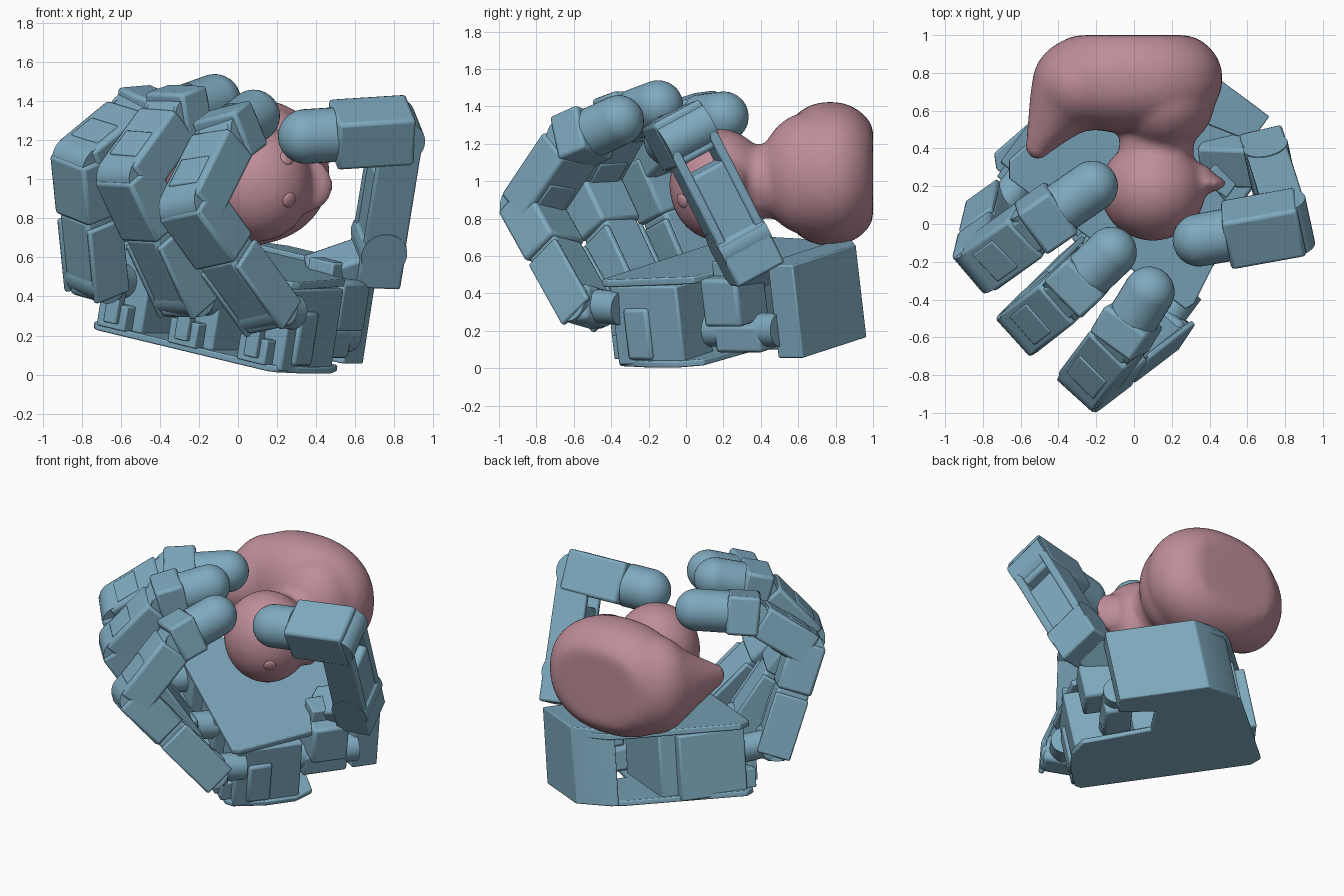
import bpy, bmesh, math
from mathutils import Vector as V, Matrix

if "Cube" in bpy.data.objects:
    bpy.data.objects.remove(bpy.data.objects["Cube"])

def material(name, col):
    m = bpy.data.materials.new(name)
    m.diffuse_color = (*col, 1)
    m.use_nodes = True
    m.node_tree.nodes["Principled BSDF"].inputs["Base Color"].default_value = m.diffuse_color
    return m

BLUE = material("blue_grey", (0.21, 0.40, 0.52))
PINK = material("pink", (0.52, 0.27, 0.32))

def make(name, bm, mat, bevel=0.0):
    bmesh.ops.recalc_face_normals(bm, faces=bm.faces)
    me = bpy.data.meshes.new(name)
    bm.to_mesh(me)
    bm.free()
    ob = bpy.data.objects.new(name, me)
    bpy.context.collection.objects.link(ob)
    me.materials.append(mat)
    if bevel:
        b = ob.modifiers.new("bevel", 'BEVEL')
        b.width, b.segments = bevel, 2
    return ob

def frame(o, x, y, z):
    m = Matrix((x, y, z)).transposed().to_4x4()
    m.translation = o
    return m

# palm frame: a across, b toward the wrist, c out of the palm
W = V((0.79, -0.585, -0.19)).normalized()
U = V((0.6, 0.8, 0)); U = (U - W * U.dot(W)).normalized()
PALM = frame(V((0, 0, 0)), W, U, W.cross(U))

def box(name, m, lo, hi, bevel=0.012):
    lo, hi = V(lo), V(hi)
    bm = bmesh.new()
    bmesh.ops.create_cube(bm, size=1, matrix=m @ Matrix.Translation((lo + hi) / 2) @ Matrix.Diagonal((*(hi - lo), 1)))
    return make(name, bm, BLUE, bevel)

def rod(name, p, q, r, seg=32):
    p, q = V(p), V(q)
    d = q - p
    bm = bmesh.new()
    bmesh.ops.create_cone(bm, cap_ends=True, segments=seg, radius1=r, radius2=r, depth=d.length,
        matrix=Matrix.Translation((p + q) / 2) @ d.to_track_quat('Z', 'Y').to_matrix().to_4x4())
    return make(name, bm, BLUE)

def plate(name, pts, c0, c1, bevel=0.008):
    bm = bmesh.new()
    lo, hi = ([bm.verts.new((a, b, c)) for a, b in pts] for c in (c0, c1))
    bm.faces.new(lo)
    bm.faces.new(hi)
    for i in range(len(pts)):
        bm.faces.new((lo[i - 1], lo[i], hi[i], hi[i - 1]))
    bm.transform(PALM)
    return make(name, bm, BLUE, bevel)

# palm plates
plate("palm_front_plate", [(-0.85, -0.12), (-0.79, -0.2), (0.39, -0.2), (0.41, -0.15), (0.32, 0.36),
      (0.08, 0.42), (0.08, 0.86), (-0.45, 0.88), (-0.65, 0.71), (-0.69, 0.62)], 0.52, 0.56)
plate("palm_back_plate", [(-0.85, -0.14), (-0.79, -0.2), (0.32, -0.2), (0.36, -0.16), (0.4, 0.05), (0.4, 0.25),
      (0.34, 0.38), (-0.1, 0.42), (-0.13, 0.86), (-0.45, 0.88), (-0.63, 0.71), (-0.68, 0.62)], 0.08, 0.115)
# wrist box and inner walls
plate("wrist_box", [(-0.45, 0.885), (0.13, 0.885), (0.13, 0.72), (-0.1, 0.66), (-0.66, 0.66), (-0.64, 0.71)], 0.08, 0.585)
box("inner_block", PALM, (-0.72, 0.24, 0.09), (0.0, 0.39, 0.52))

# motors inside the palm, with stepped front details
for a in (0.25, -0.2, -0.66):
    box("finger_motor", PALM, (a - 0.14, -0.16, 0.09), (a + 0.13, 0.28, 0.52))
    box("motor_step", PALM, (a - 0.11, -0.23, 0.11), (a + 0.07, -0.12, 0.24), 0.008)
    box("motor_tab", PALM, (a - 0.05, -0.26, 0.14), (a + 0.03, -0.2, 0.34), 0.008)
box("side_motor_cover", PALM, (0.34, -0.08, 0.12), (0.4, 0.08, 0.4), 0.02)

def link(name, p, q, side, w, d, e0=0.0, e1=0.0, bevel=0.02, off=0.0):
    z = (q - p).normalized()
    y = z.cross(side).normalized()
    return box(name, frame(p, y.cross(z), y, z), (-w / 2, off - d / 2, -e0), (w / 2, off + d / 2, (q - p).length + e1), bevel)

def tip(name, p, c, r):
    # rounded fingertip: cylinder with a dome
    rod(name + "_sleeve", p, c, r, 36)
    bm = bmesh.new()
    bmesh.ops.create_uvsphere(bm, u_segments=36, v_segments=18, radius=r,
        matrix=Matrix.Translation(c) @ (c - p).to_track_quat('Z', 'Y').to_matrix().to_4x4())
    return make(name, bm, BLUE)

def knuckle(name, p, side, r, w):
    return rod(name, p - side * w / 2, p + side * w / 2, r)

def finger(name, j1, j2, j3, t):
    j1, j2, j3, t = map(V, (j1, j2, j3, t))
    side = (j2 - j1).cross(t - j2).normalized()
    rod(name + "_roll_axle", j1, j1 + U * 0.24 - V((0, 0, 0.02)), 0.09)
    link(name + "_base", j1 - U * 0.06 - V((0, 0, 0.02)), j1 + U * 0.1, side, 0.24, 0.2, 0, 0, 0.03)
    knuckle(name + "_base_knuckle", j1, side, 0.11, 0.25)
    # lower link: core plus side cheeks around a joint seam
    mid = j1.lerp(j2, 0.52)
    link(name + "_lower_core", j1, mid, side, 0.23, 0.21, 0.02, 0.03)
    for s in (-1, 1):
        o = side * s * 0.12
        link(name + "_lower_cheek", j1 + o, mid + o, side, 0.035, 0.22, 0.08, -0.01, 0.012)
    link(name + "_upper_block", mid, j2, side, 0.28, 0.23, -0.02, 0.04)
    knuckle(name + "_middle_knuckle", j2, side, 0.11, 0.25)
    # middle link
    link(name + "_middle_block", j2, j3, side, 0.28, 0.22, 0.02, -0.05)
    link(name + "_middle_core", j2, j3, side, 0.22, 0.2, 0.05, 0.02)
    for s in (-1, 1):
        link(name + "_back_pad", j2.lerp(j3, .12), j2.lerp(j3, .5), side, 0.2, 0.026, 0, 0, 0.008, s * 0.105)
    knuckle(name + "_end_knuckle", j3, side, 0.1, 0.25)
    # fingertip
    link(name + "_tip_block", j3, j3.lerp(t, 0.45), side, 0.28, 0.255, 0.05, 0)
    tip(name + "_tip", j3.lerp(t, 0.42), t, 0.135)

finger("near_finger", (0.14, -0.54, 0.34), (-0.24, -0.83, 0.86), (-0.06, -0.59, 1.22), (0.08, -0.36, 1.325))
finger("middle_finger", (-0.28, -0.25, 0.41), (-0.56, -0.53, 1.01), (-0.33, -0.35, 1.33), (-0.12, -0.15, 1.405))
finger("far_finger", (-0.73, 0.05, 0.5), (-0.79, -0.2, 1.09), (-0.51, 0.0, 1.32), (-0.22, 0.2, 1.345))

# thumb
B, K, T = V((0.71, 0.33, 0.6)), V((0.815, 0.0, 1.25)), V((0.345, -0.085, 1.22))
ts = (K - B).cross(T - K).normalized()
link("thumb_distal_block", K, K.lerp(T, 0.7), ts, 0.29, 0.27, 0.07, 0)
tip("thumb_tip", K.lerp(T, 0.69), T, 0.14)
for s in (-1, 1):
    o = ts * s * 0.115
    link("thumb_side_plate", B + o, K + o, ts, 0.05, 0.22, 0.04, 0.05, 0.012)
link("thumb_shaft", B, B.lerp(K, 0.72), ts, 0.22, 0.2, 0.0, 0)
link("thumb_outer_block", B, B.lerp(K, 0.2), ts, 0.29, 0.23, 0.11, 0, 0.015)
knuckle("thumb_low_knuckle", B.lerp(K, 0.12), ts, 0.12, 0.29)
knuckle("thumb_top_knuckle", K, ts, 0.12, 0.28)
link("thumb_root_arm", V((0.42, 0.34, 0.5)), B, ts, 0.24, 0.18, 0.05, 0)
box("thumb_motor", PALM, (0.03, 0.38, 0.28), (0.3, 0.62, 0.54), 0.02)
box("thumb_bracket", PALM, (0.04, 0.4, 0.5), (0.2, 0.64, 0.62), 0.01)
rod("thumb_motor_axle", PALM @ V((0.11, 0.25, 0.23)), PALM @ V((0.11, 0.74, 0.23)), 0.09)
box("thumb_axle_block", PALM, (0.02, 0.36, 0.12), (0.2, 0.66, 0.27), 0.02)

# toy bird: blobs fused into one smooth skin
def blob(bm, c, r, power=1.0):
    r = r if isinstance(r, tuple) else (r, r, r)
    vs = bmesh.ops.create_uvsphere(bm, u_segments=32, v_segments=20, radius=1)["verts"]
    for v in vs:
        v.co = V([c[i] + r[i] * math.copysign(abs(v.co[i]) ** power, v.co[i]) for i in range(3)])

bm = bmesh.new()
blob(bm, (-0.01, 0.77, 1.04), (0.48, 0.29, 0.385), 0.9)
blob(bm, (0.16, 0.66, 1.04), (0.27, 0.27, 0.33))
for i in range(9):
    t = i / 8
    blob(bm, (-0.27 - 0.24 * t, 0.74 - 0.33 * t ** 1.3, 1.04), (0.27 - 0.205 * t, 0.25 - 0.18 * t, 0.33 - 0.25 * t))
blob(bm, (0.12, 0.43, 1.0), (0.2, 0.2, 0.2))
blob(bm, (0.1, 0.18, 0.98), (0.28, 0.27, 0.3))
# beak
blob(bm, (0.36, 0.215, 0.97), (0.13, 0.05, 0.14))
blob(bm, (0.34, 0.26, 0.97), (0.08, 0.06, 0.12))
for v in bm.verts:
    v.co.y = min(v.co.y, 1.0)
bird = make("toy_bird", bm, PINK)
rm = bird.modifiers.new("fuse", 'REMESH')
rm.mode, rm.voxel_size, rm.use_smooth_shade = 'VOXEL', 0.022, True
sm = bird.modifiers.new("soften", 'SMOOTH')
sm.factor, sm.iterations = 0.5, 8

# bird eyes
HEAD = V((0.1, 0.18, 0.98))
for e in ((0.27, -0.03, 0.89), (0.26, -0.02, 1.12)):
    bm = bmesh.new()
    d = (V(e) - HEAD).normalized()
    bmesh.ops.create_uvsphere(bm, u_segments=20, v_segments=10, radius=0.04, matrix=Matrix.Translation(HEAD + d * 0.27)
        @ d.to_track_quat('Z', 'Y').to_matrix().to_4x4() @ Matrix.Diagonal((1, 1, 0.4, 1)))
    make("bird_eye", bm, PINK)

for ob in bpy.context.scene.objects:
    ob.select_set(ob.type == 'MESH')
    bpy.context.view_layer.objects.active = ob
bpy.ops.object.shade_smooth_by_angle(angle=math.radians(35))
